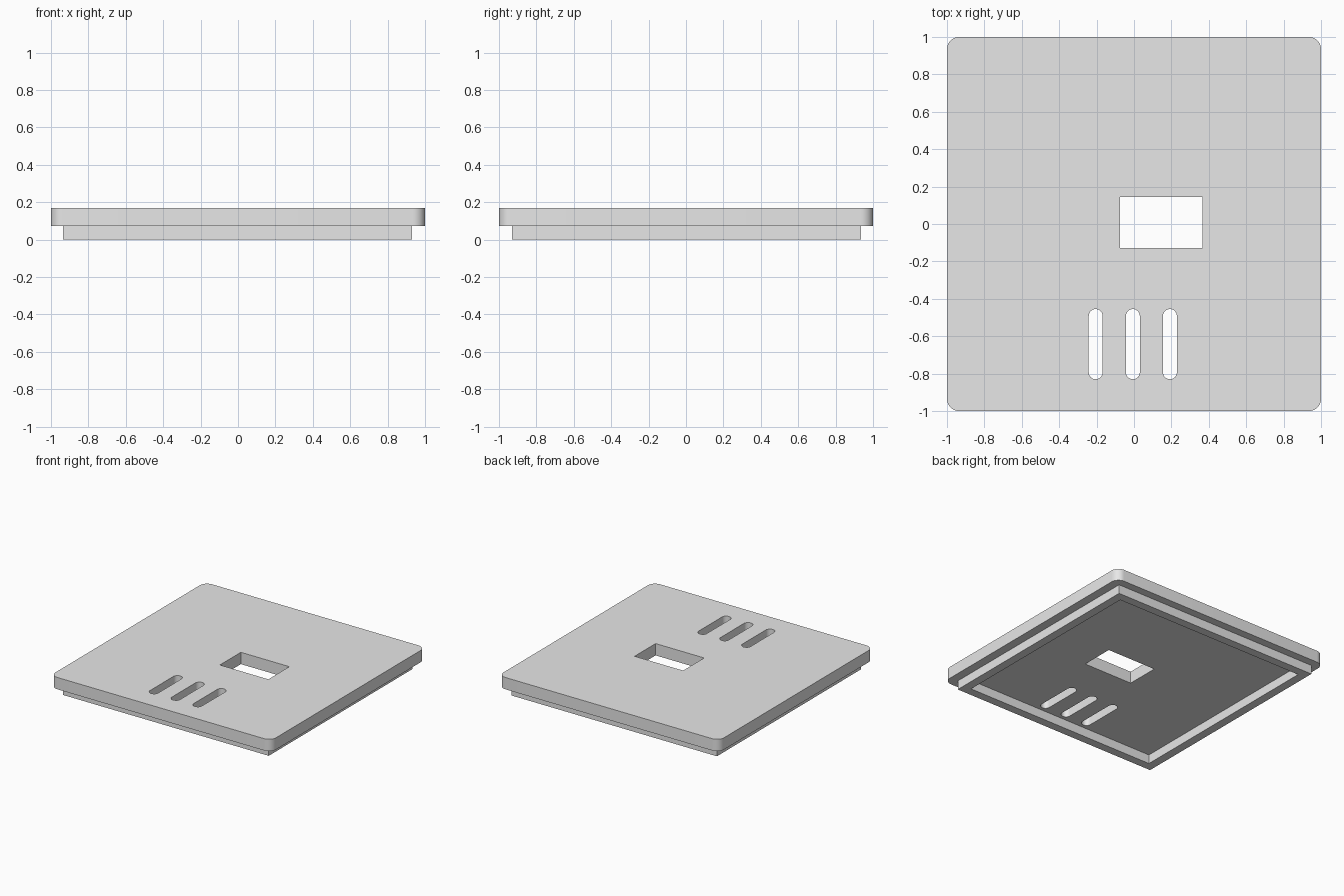
import bpy
import bmesh
from math import cos, sin, pi

cube = bpy.data.objects.get("Cube")
if cube:
    bpy.data.objects.remove(cube, do_unlink=True)

grey = bpy.data.materials.new("light grey")
grey.use_nodes = True
grey.diffuse_color = (0.8, 0.8, 0.8, 1)
grey.node_tree.nodes["Principled BSDF"].inputs["Base Color"].default_value = (0.8, 0.8, 0.8, 1)


def rounded_rect(x0, x1, y0, y1, radius=0.0, steps=10):
    """Outline of a rectangle, with arcs at the corners if a radius is given."""
    if radius == 0:
        return [(x0, y0), (x1, y0), (x1, y1), (x0, y1)]
    centres = [(x1 - radius, y1 - radius), (x0 + radius, y1 - radius),
               (x0 + radius, y0 + radius), (x1 - radius, y0 + radius)]
    points = []
    for quarter, (cx, cy) in enumerate(centres):
        for i in range(steps + 1):
            a = (quarter + i / steps) * pi / 2
            points.append((cx + radius * cos(a), cy + radius * sin(a)))
    return points


def slab(name, z0, z1, outlines):
    """Extrude a filled outline; the outlines after the first become holes."""
    curve = bpy.data.curves.new(name, "CURVE")
    curve.dimensions = "2D"
    curve.fill_mode = "BOTH"
    curve.extrude = (z1 - z0) / 2
    for outline in outlines:
        spline = curve.splines.new("POLY")
        spline.points.add(len(outline) - 1)
        for point, (x, y) in zip(spline.points, outline):
            point.co = (x, y, 0, 1)
        spline.use_cyclic_u = True
    obj = bpy.data.objects.new(name, curve)
    bpy.context.collection.objects.link(obj)
    obj.location.z = (z0 + z1) / 2
    bpy.ops.object.select_all(action="DESELECT")
    obj.select_set(True)
    bpy.context.view_layer.objects.active = obj
    bpy.ops.object.convert(target="MESH")
    obj = bpy.context.object

    # Weld the caps to the walls
    bm = bmesh.new()
    bm.from_mesh(obj.data)
    bmesh.ops.remove_doubles(bm, verts=bm.verts, dist=0.0002)
    bmesh.ops.recalc_face_normals(bm, faces=bm.faces)
    bm.to_mesh(obj.data)
    bm.free()
    obj.data.materials.clear()
    obj.data.materials.append(grey)
    bpy.ops.object.shade_smooth_by_angle(angle=pi / 6)
    return obj


# Cover plate with a window and three vent slots
window = rounded_rect(-0.075, 0.365, -0.128, 0.144)
slots = [rounded_rect(x - 0.037, x + 0.037, -0.83, -0.455, 0.0365)
         for x in (-0.205, -0.006, 0.192)]
slab("cover_plate", 0.073, 0.17,
     [rounded_rect(-1, 1, -1, 1, 0.065), window] + slots)

# Locating lip under the plate
lip = 0.07
slab("locating_lip", 0, 0.073,
     [rounded_rect(-0.935, 0.929, -0.929, 0.935),
      rounded_rect(-0.935 + lip, 0.929 - lip, -0.929 + lip, 0.935 - lip)])
